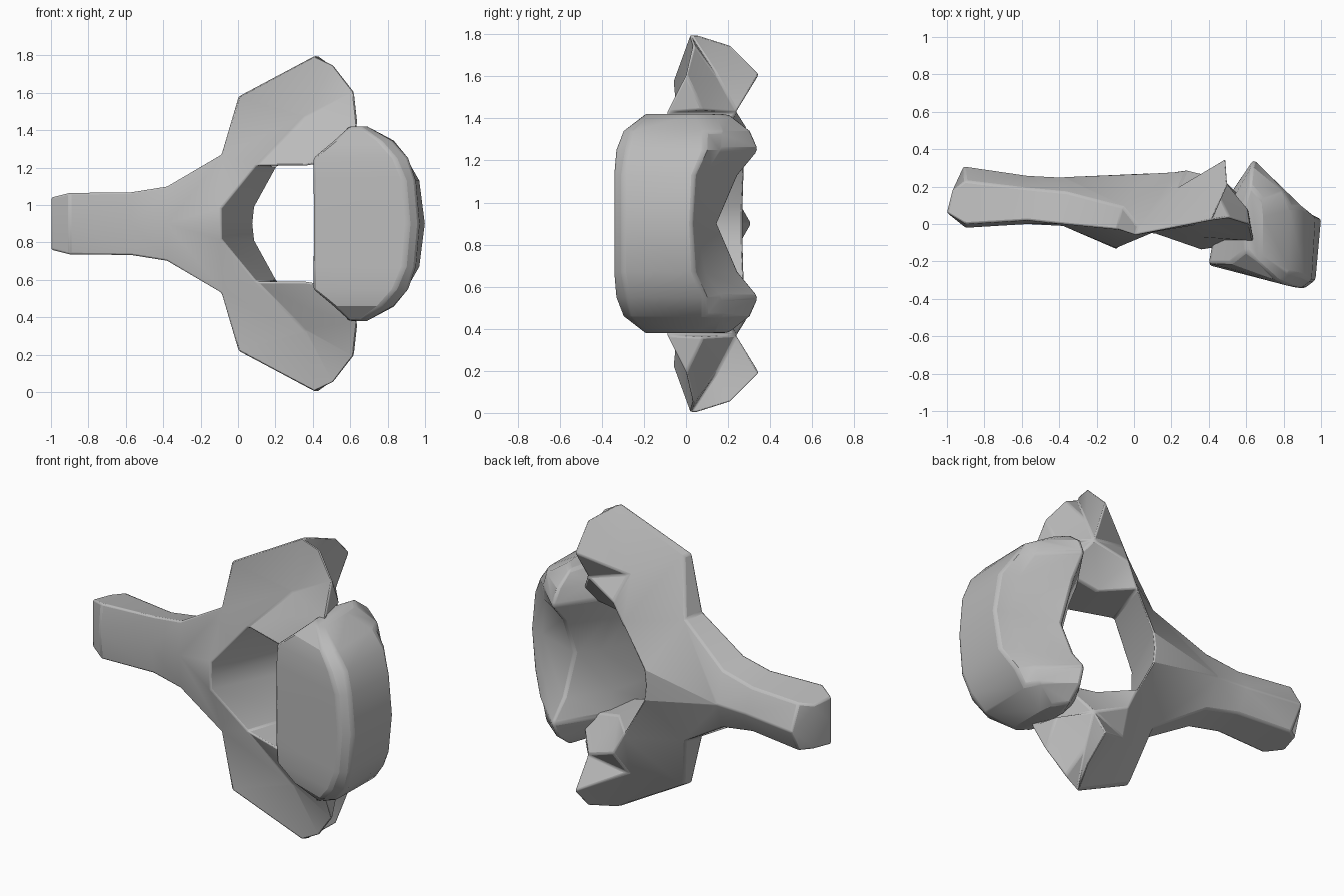
import bpy, bmesh
from mathutils import Vector

cube = bpy.data.objects.get("Cube")
if cube:
    bpy.data.objects.remove(cube)

MID = 0.9  # height of the mirror plane

bone = bpy.data.materials.new("bone_grey")
bone.use_nodes = True
bone.diffuse_color = (0.5, 0.5, 0.5, 1)
bone.node_tree.nodes["Principled BSDF"].inputs["Base Color"].default_value = (0.5, 0.5, 0.5, 1)


def finish(bm, name, bevel):
    """Turn an upper half into an object mirrored about z = MID."""
    bmesh.ops.recalc_face_normals(bm, faces=bm.faces)
    mesh = bpy.data.meshes.new(name)
    bm.to_mesh(mesh)
    bm.free()
    mesh.materials.append(bone)
    ob = bpy.data.objects.new(name, mesh)
    ob.location.z = MID
    bpy.context.collection.objects.link(ob)
    mir = ob.modifiers.new("mirror", 'MIRROR')
    mir.use_axis = (False, False, True)
    mir.merge_threshold = 0.002
    bev = ob.modifiers.new("soft_edges", 'BEVEL')
    bev.width = bevel
    bev.segments = 2
    bev.angle_limit = 0.6
    bpy.ops.object.select_all(action='DESELECT')
    bpy.context.view_layer.objects.active = ob
    ob.select_set(True)
    bpy.ops.object.shade_smooth_by_angle(angle=0.5)


# Thick round body: outlines in x, y lofted upward from the mirror plane
sections = [
    (0.00, [(.40, -.22), (.91, -.345), (.97, -.30), (1.0, .03), (.91, .05), (.63, .15), (.54, .03)]),
    (0.23, [(.40, -.22), (.89, -.345), (.95, -.30), (.97, .04), (.87, .09), (.63, .25), (.47, .02)]),
    (0.35, [(.40, -.21), (.84, -.335), (.91, -.28), (.90, .09), (.82, .17), (.64, .35), (.45, .07)]),
    (0.44, [(.51, -.21), (.76, -.30), (.83, -.26), (.84, .09), (.80, .17), (.63, .31), (.52, .12)]),
    (0.52, [(.60, -.14), (.65, -.20), (.69, -.17), (.69, .04), (.68, .14), (.62, .21), (.58, .08)]),
]
bm = bmesh.new()
rings = [[bm.verts.new((x, y, h)) for x, y in ring] for h, ring in sections]
for low, high in zip(rings, rings[1:]):
    for i in range(len(low)):
        j = (i + 1) % len(low)
        bm.faces.new((low[i], low[j], high[j], high[i]))
bm.faces.new(rings[-1])
finish(bm, "vertebral_body", 0.015)

# Arch with rear spine and side wings: paired front and back points
front = [(-1, .06, 0), (-1, .06, .14), (-.9, -.02, 0), (-.9, .0, .165), (-.57, 0, 0),
         (-.57, .02, .17), (-.38, -.01, 0), (-.38, 0, .2), (-.09, -.135, 0), (-.09, -.13, .08),
         (-.09, -.03, .37), (.1, -.05, .31), (0, -.06, .68), (.41, .02, .9), (.36, -.14, .31),
         (.64, -.09, .53), (.62, .0, .71), (.36, .0, .57), (.6, -.1, .35), (.51, .04, .85),
         (.36, -.07, .45)]
back = [(-.97, .18, 0), (-.97, .18, .13), (-.91, .31, 0), (-.9, .23, .14), (-.57, .26, 0),
        (-.57, .19, .13), (-.38, .25, 0), (-.36, .17, .17), (.08, .27, 0), (.09, .27, .09),
        (-.06, .09, .36), (.21, .28, .31), (.02, -.01, .68), (.43, .05, .9), (.36, .12, .31),
        (.48, .24, .53), (.49, .35, .71), (.24, .2, .59), (.6, .12, .35), (.5, .21, .85),
        (.28, .29, .45)]
cells = [(0, 2, 3, 1), (2, 4, 5, 3), (4, 6, 7, 5), (6, 8, 9), (6, 9, 10, 7), (9, 11, 10),
         (10, 11, 17, 12), (12, 17, 13), (13, 17, 16, 19), (16, 17, 15), (17, 11, 20),
         (20, 11, 14), (20, 14, 18, 15), (17, 20, 15)]
bm = bmesh.new()
f = [bm.verts.new(p) for p in front]
b = [bm.verts.new(p) for p in back]
used = {}
for c in cells:
    bm.faces.new([f[i] for i in c])
    bm.faces.new([b[i] for i in reversed(c)])
    for i, j in zip(c, c[1:] + c[:1]):
        e = frozenset((i, j))
        used[e] = used.get(e, 0) + 1

# Rim faces around the outline, left open on the mirror plane and the wing ends
wing_end = [frozenset(e) for e in ((13, 19), (19, 16), (16, 15))]
for e, count in used.items():
    i, j = e
    on_mirror = front[i][2] == 0 and front[j][2] == 0
    if count == 1 and e not in wing_end and not on_mirror:
        bm.faces.new((f[i], f[j], b[j], b[i]))

# Hollow facet on each wing end, with a raised lower lip
lip = bm.verts.new(Vector((.61, .08, .54)))
bm.faces.new((f[16], f[15], lip))
bm.faces.new((f[15], b[15], lip))
rim = [f[13], f[19], f[16], lip, b[15], b[16], b[19], b[13]]
dent = bm.verts.new(Vector((.46, .15, .7)))
for i, v in enumerate(rim):
    bm.faces.new((v, rim[(i + 1) % len(rim)], dent))
finish(bm, "arch_and_processes", 0.01)
